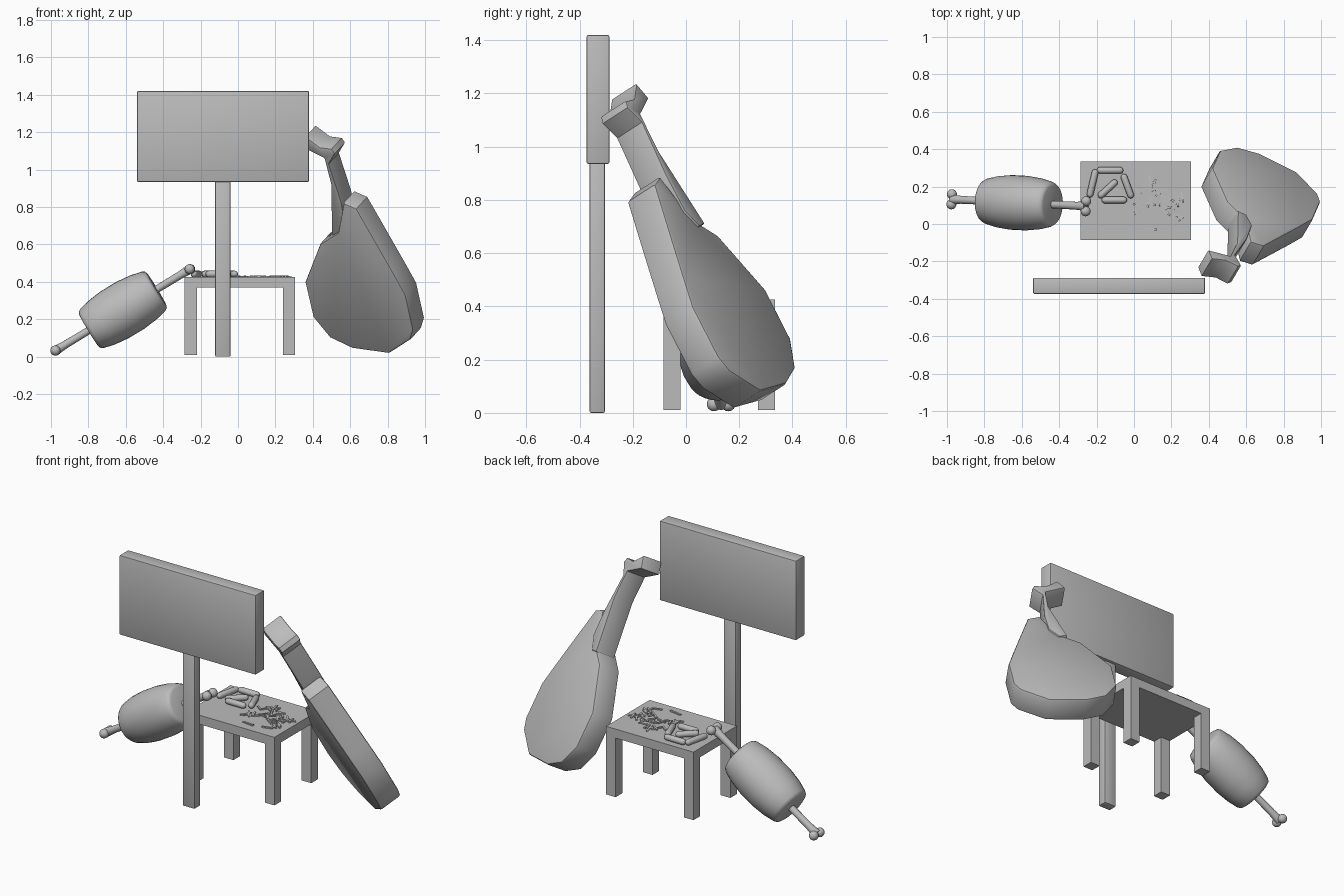
import bpy, bmesh, math, random
from mathutils import Vector, Matrix

if "Cube" in bpy.data.objects:
    bpy.data.objects.remove(bpy.data.objects["Cube"])

random.seed(4)
grey = bpy.data.materials.new("plain_grey")
grey.diffuse_color = (0.5, 0.5, 0.5, 1)
grey.use_nodes = True
grey.node_tree.nodes["Principled BSDF"].inputs["Base Color"].default_value = grey.diffuse_color


def finish(bm, name, smooth=None):
    bmesh.ops.recalc_face_normals(bm, faces=bm.faces[:])
    me = bpy.data.meshes.new(name)
    bm.to_mesh(me)
    bm.free()
    me.materials.append(grey)
    ob = bpy.data.objects.new(name, me)
    bpy.context.collection.objects.link(ob)
    if smooth:
        bpy.ops.object.select_all(action='DESELECT')
        ob.select_set(True)
        bpy.context.view_layer.objects.active = ob
        bpy.ops.object.shade_smooth_by_angle(angle=math.radians(smooth))
    return ob


def box(name, x0, x1, y0, y1, z0, z1, bevel=0):
    bm = bmesh.new()
    m = Matrix.Translation(((x0 + x1) / 2, (y0 + y1) / 2, (z0 + z1) / 2)) @ \
        Matrix.Diagonal((x1 - x0, y1 - y0, z1 - z0, 1))
    bmesh.ops.create_cube(bm, size=1, matrix=m)
    if bevel:
        bmesh.ops.bevel(bm, geom=bm.edges[:], offset=bevel, segments=2, profile=0.5, affect='EDGES')
    return finish(bm, name, 40 if bevel else None)


def lathe(bm, profile, mat, n=24):
    # profile of (position along local x, radius); zero radius closes to a point
    rings = []
    for d, r in profile:
        if r == 0:
            rings.append([bm.verts.new(mat @ Vector((d, 0, 0)))] * n)
        else:
            rings.append([bm.verts.new(mat @ Vector((d, r * math.cos(2 * math.pi * i / n),
                                                     r * math.sin(2 * math.pi * i / n)))) for i in range(n)])
    for a, b in zip(rings, rings[1:]):
        for i in range(n):
            j = (i + 1) % n
            bm.faces.new(list(dict.fromkeys((a[i], a[j], b[j], b[i]))))


def frame(a, b):
    # local x runs from a to b, local y stays level, origin in the middle
    x = (b - a).normalized()
    y = Vector((0, 0, 1)).cross(x).normalized()
    m = Matrix((x, y, x.cross(y))).transposed().to_4x4()
    return Matrix.Translation((a + b) / 2) @ m


# Sign
box("sign_panel", -0.54, 0.38, -0.373, -0.288, 0.935, 1.42, 0.006)
box("sign_post", -0.122, -0.04, -0.362, -0.305, 0.0, 0.94, 0.006)

# Table
box("table_top", -0.285, 0.305, -0.085, 0.335, 0.37, 0.425)
for i, x in enumerate((-0.285, 0.24)):
    for j, y in enumerate((-0.085, 0.27)):
        box(f"table_leg_{i}{j}", x, x + 0.065, y, y + 0.065, 0.01, 0.372)

# Meat barrel on a bone
A, B = Vector((-0.975, 0.132, 0.033)), Vector((-0.257, 0.095, 0.468))
M = frame(A, B)
h = 0.212
bm = bmesh.new()
lathe(bm, [(-h, 0), (-h, 0.10), (-h + 0.005, 0.113), (-h + 0.02, 0.122), (-0.13, 0.137), (-0.05, 0.146),
           (0.05, 0.146), (0.13, 0.137), (h - 0.02, 0.122), (h - 0.005, 0.113), (h, 0.10), (h, 0)], M, 32)
finish(bm, "meat_barrel", 50)
bm = bmesh.new()
L = (B - A).length / 2
lathe(bm, [(-L, 0), (-L, 0.026), (-L + 0.06, 0.021), (-h, 0.02), (h, 0.02),
           (L - 0.06, 0.021), (L, 0.026), (L, 0)], M, 16)
for end in (-1, 1):
    for side in (-1, 1):
        bmesh.ops.create_uvsphere(bm, u_segments=16, v_segments=10, radius=0.027,
                                  matrix=M @ Matrix.Translation((end * L, side * 0.027, 0)))
finish(bm, "meat_bone", 60)

# Leaning drumstick: flat outlines (front view x, z) lying on a tilted plane
N = Vector((0.444, 0.752, 0.486)).normalized()


def slab(name, outline, d0, d1, bevel):
    bm = bmesh.new()
    front = [bm.verts.new((x, (d0 - N.x * x - N.z * z) / N.y, z)) for x, z in outline]
    back = [bm.verts.new(v.co + N * (d1 - d0)) for v in front]
    bm.faces.new(front)
    bm.faces.new(back[::-1])
    for i in range(len(front)):
        j = (i + 1) % len(front)
        bm.faces.new((front[i], front[j], back[j], back[i]))
    bmesh.ops.recalc_face_normals(bm, faces=bm.faces[:])
    rim = [e for e in bm.edges if any(len(f.verts) > 4 for f in e.link_faces)]
    bmesh.ops.bevel(bm, geom=rim, offset=bevel, segments=2, profile=0.5, affect='EDGES')
    return finish(bm, name, 40)


slab("drumstick_meat", [(0.563, 0.82), (0.632, 0.79), (0.73, 0.62), (0.83, 0.445), (0.894, 0.33),
                        (0.936, 0.143), (0.92, 0.09), (0.805, 0.016), (0.61, 0.043), (0.49, 0.10),
                        (0.40, 0.21), (0.357, 0.396), (0.437, 0.60), (0.533, 0.66)], 0.498, 0.638, 0.012)
slab("drumstick_bone", [(0.342, 1.12), (0.36, 1.175), (0.437, 1.118), (0.50, 1.11), (0.517, 1.085),
                        (0.485, 1.03), (0.55, 0.83), (0.575, 0.70), (0.545, 0.64), (0.50, 0.65),
                        (0.496, 0.92), (0.46, 1.06), (0.40, 1.09)], 0.52, 0.648, 0.008)

# Sausages on the table
r = 0.018
for k, (x0, y0, x1, y1) in enumerate([(-0.235, 0.16, -0.208, 0.275), (-0.18, 0.287, -0.075, 0.287),
                                      (-0.053, 0.25, -0.018, 0.155), (-0.176, 0.155, -0.105, 0.22),
                                      (-0.155, 0.128, -0.055, 0.128)]):
    a, b = Vector((x0, y0, 0.442)), Vector((x1, y1, 0.442))
    l = (b - a).length / 2
    arc = [(l + r * math.sin(t * math.pi / 8), r * math.cos(t * math.pi / 8)) for t in range(4)]
    bm = bmesh.new()
    lathe(bm, [(-l - r, 0)] + [(-d, q) for d, q in arc[::-1]] + arc + [(l + r, 0)], frame(a, b), 12)
    finish(bm, f"sausage_{k}", 60)

# Scattered thin shreds
bm = bmesh.new()
for k in range(42):
    ang, rad = random.uniform(0, 2 * math.pi), 0.14 * math.sqrt(random.random())
    m = Matrix.Translation((0.13 + rad * math.cos(ang), 0.1 + rad * math.sin(ang), 0.427)) @ \
        Matrix.Rotation(random.uniform(0, math.pi), 4, 'Z') @ \
        Matrix.Rotation(random.uniform(-0.1, 0.1), 4, 'Y') @ \
        Matrix.Diagonal((random.uniform(0.04, 0.075), 0.011, 0.01, 1))
    bmesh.ops.create_cube(bm, size=1, matrix=m)
finish(bm, "shreds")
